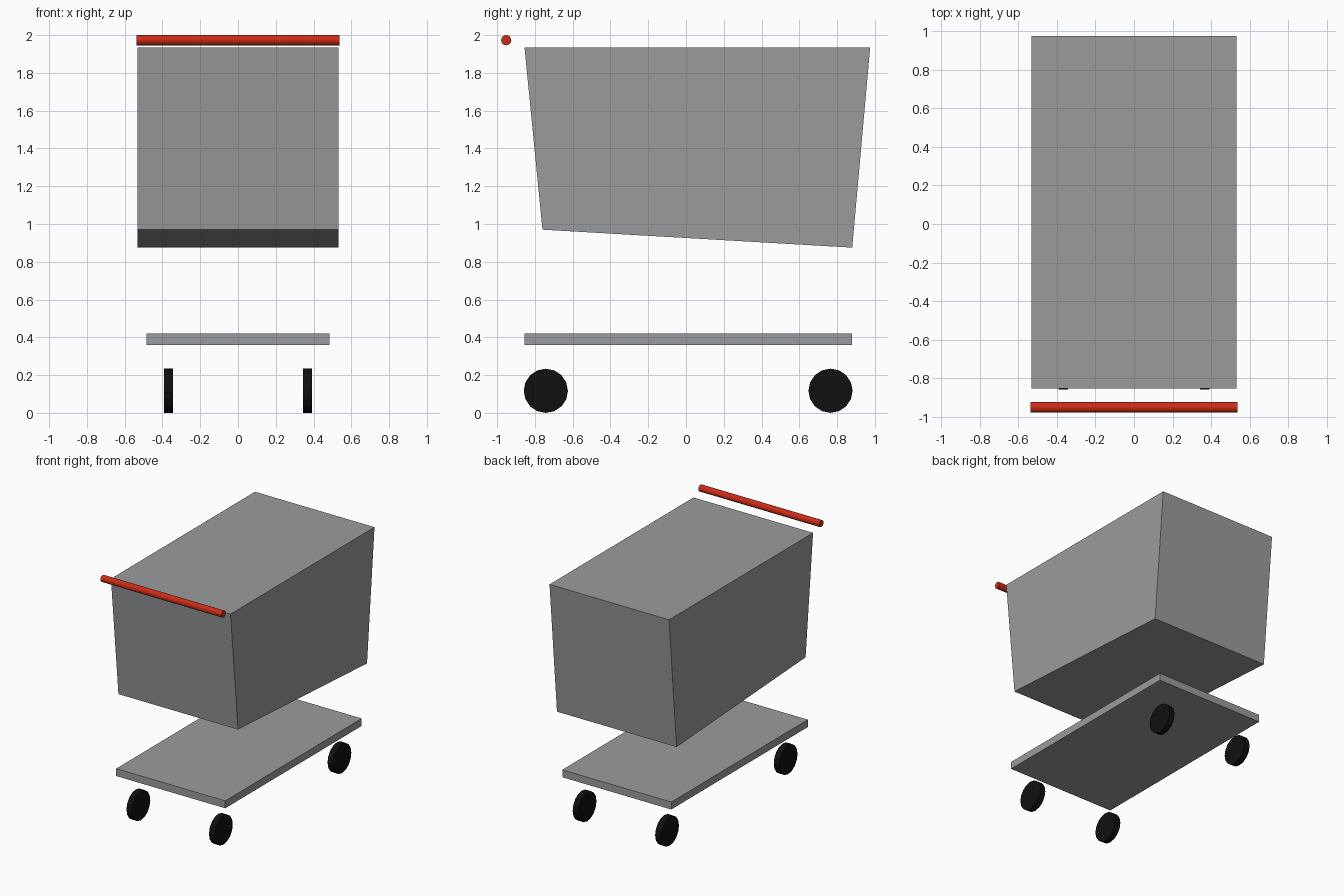
import bpy
import bmesh
import math
from mathutils import Matrix

cube = bpy.data.objects.get("Cube")
if cube:
    bpy.data.objects.remove(cube, do_unlink=True)


def make_material(name, colour):
    mat = bpy.data.materials.new(name)
    mat.use_nodes = True
    mat.diffuse_color = (*colour, 1)
    mat.node_tree.nodes["Principled BSDF"].inputs["Base Color"].default_value = (*colour, 1)
    return mat


grey = make_material("metal grey", (0.32, 0.33, 0.34))
red = make_material("handle red", (0.6, 0.025, 0.008))
black = make_material("rubber black", (0.005, 0.005, 0.005))


def finish(bm, name, mat):
    bmesh.ops.recalc_face_normals(bm, faces=bm.faces)
    mesh = bpy.data.meshes.new(name)
    bm.to_mesh(mesh)
    bm.free()
    mesh.materials.append(mat)
    obj = bpy.data.objects.new(name, mesh)
    bpy.context.collection.objects.link(obj)
    return obj


def side_profile(name, points, half_width, mat):
    """Extrude a y-z outline across the width."""
    bm = bmesh.new()
    face = bm.faces.new([bm.verts.new((-half_width, y, z)) for y, z in points])
    out = bmesh.ops.extrude_face_region(bm, geom=[face])["geom"]
    verts = [v for v in out if isinstance(v, bmesh.types.BMVert)]
    bmesh.ops.translate(bm, verts=verts, vec=(2 * half_width, 0, 0))
    return finish(bm, name, mat)


def cross_cylinder(name, centre, radius, length, sides, mat):
    """Cylinder with its axis along x."""
    bm = bmesh.new()
    matrix = Matrix.Translation(centre) @ Matrix.Rotation(math.pi / 2, 4, "Y")
    bmesh.ops.create_cone(bm, cap_ends=True, segments=sides, radius1=radius,
                          radius2=radius, depth=length, matrix=matrix)
    return finish(bm, name, mat)


# Tapered closed basket with a sloping floor
side_profile("basket", [(-0.855, 1.935), (-0.76, 0.97), (0.88, 0.875), (0.975, 1.935)],
             0.532, grey)

# Lower tray
side_profile("lower_tray", [(-0.855, 0.36), (0.88, 0.36), (0.88, 0.42), (-0.855, 0.42)],
             0.485, grey)

# Push handle
cross_cylinder("handle", (0, -0.952, 1.973), 0.027, 1.076, 16, red)

# Four wheels
for end, y in (("front", -0.742), ("back", 0.765)):
    for side, sign in (("left", 1), ("right", -1)):
        cross_cylinder(f"{end}_{side}_wheel", (sign * 0.367, y, 0.117),
                       0.117, 0.048, 16, black)
